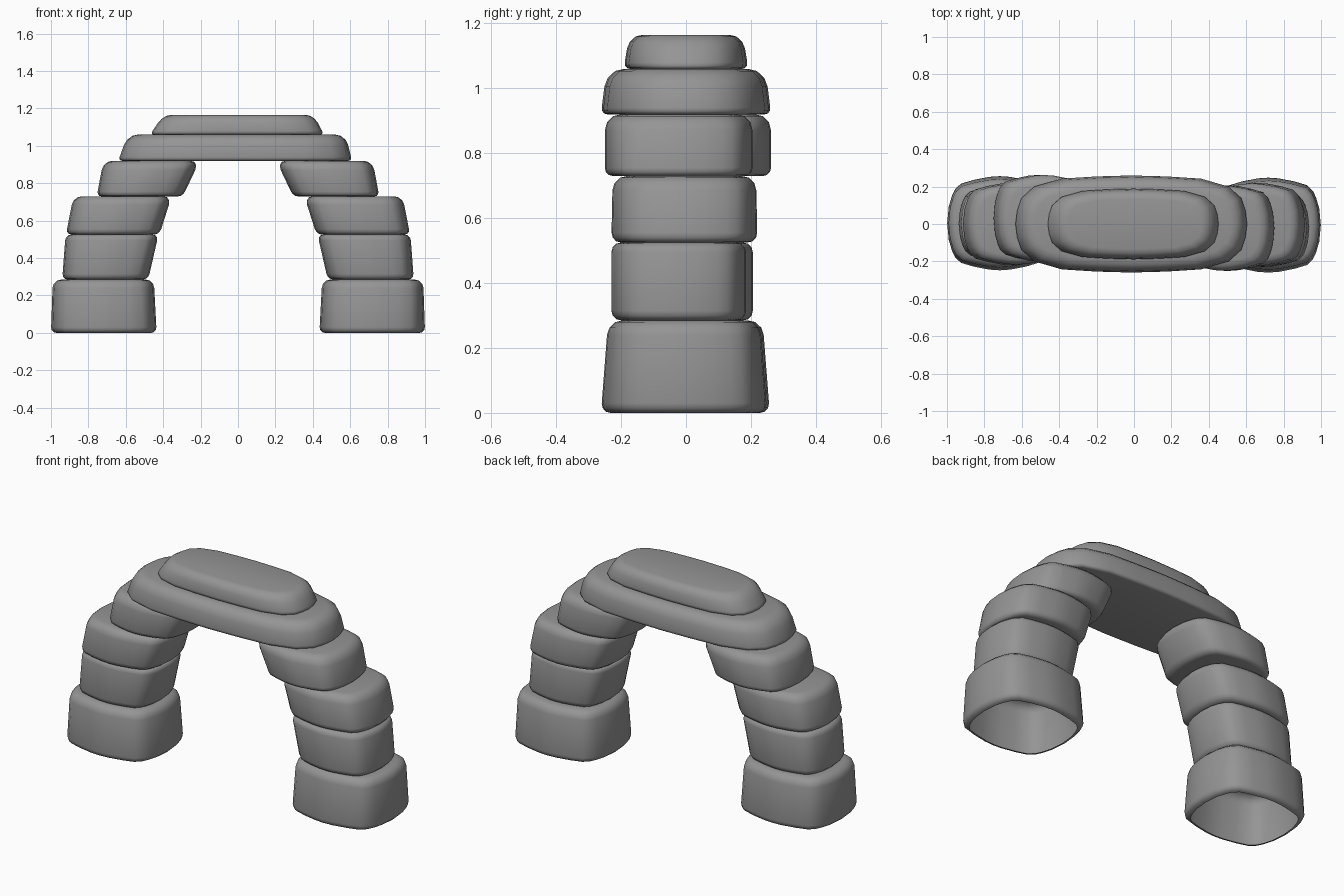
import bpy, bmesh

if "Cube" in bpy.data.objects:
    bpy.data.objects.remove(bpy.data.objects["Cube"])

# quarters of the stone outlines in unit coordinates (bulged sides, rounded corners)
BLOCK = [(1, 0), (.97, .35), (.91, .58), (.85, .72), (.74, .84), (.5, .92), (.2, .985)]
SLAB = [(1, 0), (.985, .28), (.95, .53), (.84, .77), (.6, .935), (.3, .98)]
grey = bpy.data.materials.new("stone_grey")
grey.diffuse_color = (.3, .3, .3, 1)
grey.use_nodes = True
grey.node_tree.nodes["Principled BSDF"].inputs["Base Color"].default_value = grey.diffuse_color


def outline(quarter):
    q = quarter + [(0, 1)]
    upper = q + [(-x, y) for x, y in reversed(q[:-1])]
    return upper + [(x, -y) for x, y in reversed(upper[1:-1])]


def stone(name, z0, z1, low, high, rl, rh, quarter=BLOCK, open_bottom=False):
    """Loft from rectangle low to high (x0, x1, y0, y1) with rounded rims."""
    bm = bmesh.new()
    levels = [(z0, rl), (z0 + .12 * rl, .5 * rl), (z0 + .5 * rl, .13 * rl), (z0 + rl, 0),
              (z1 - rh, 0), (z1 - .5 * rh, .13 * rh), (z1 - .12 * rh, .5 * rh), (z1, rh)]
    rings = []
    for z, inset in levels:
        t = (z - z0) / (z1 - z0)
        x0, x1, y0, y1 = [a + (b - a) * t for a, b in zip(low, high)]
        cx, cy = (x0 + x1) / 2, (y0 + y1) / 2
        hx, hy = (x1 - x0) / 2 - inset, (y1 - y0) / 2 - inset
        rings.append([bm.verts.new((cx + u * hx, cy + v * hy, z)) for u, v in outline(quarter)])
    n = len(rings[0])
    for a, b in zip(rings, rings[1:]):
        for i in range(n):
            j = (i + 1) % n
            bm.faces.new((a[i], a[j], b[j], b[i]))
    bm.faces.new(rings[-1])
    if not open_bottom:
        bm.faces.new(rings[0][::-1])
    me = bpy.data.meshes.new(name)
    bm.to_mesh(me)
    bm.free()
    me.materials.append(grey)
    ob = bpy.data.objects.new(name, me)
    bpy.context.collection.objects.link(ob)
    bpy.ops.object.select_all(action='DESELECT')
    ob.select_set(True)
    bpy.context.view_layer.objects.active = ob
    bpy.ops.object.shade_smooth_by_angle(angle=.9)


# pillar stones: name, z range, x range low / high, y range right / left, y taper, rims
PILLAR = [
    ("base_stone", 0, .285, (.435, 1.0), (.45, .99), (-.262, .25), (-.25, .258), .022, .03, .045),
    ("second_stone", .285, .525, (.48, .94), (.425, .922), (-.23, .185), (-.2, .206), 0, .03, .03),
    ("third_stone", .525, .73, (.42, .92), (.355, .88), (-.23, .22), (-.22, .22), .004, .03, .045),
    ("fourth_stone", .73, .92, (.295, .755), (.205, .72), (-.25, .205), (-.2, .262), 0, .025, .05),
]
for name, z0, z1, xl, xh, yr, yleft, taper, rl, rh in PILLAR:
    opened = name == "base_stone"
    for side, y in (("right_", yr), ("left_", yleft)):
        a, b = xl, xh
        if side == "left_":
            a, b = (-a[1], -a[0]), (-b[1], -b[0])
        stone(side + name, z0, z1, a + y, b + (y[0] + taper, y[1] - taper),
              rl, rh, open_bottom=opened)

# lintel slab and cap slab
stone("lintel_stone", .92, 1.06, (-.64, .61, -.262, .262), (-.59, .575, -.245, .245), .02, .055, SLAB)
stone("cap_stone", 1.06, 1.165, (-.47, .46, -.192, .192), (-.40, .405, -.175, .175), .02, .042, SLAB)
